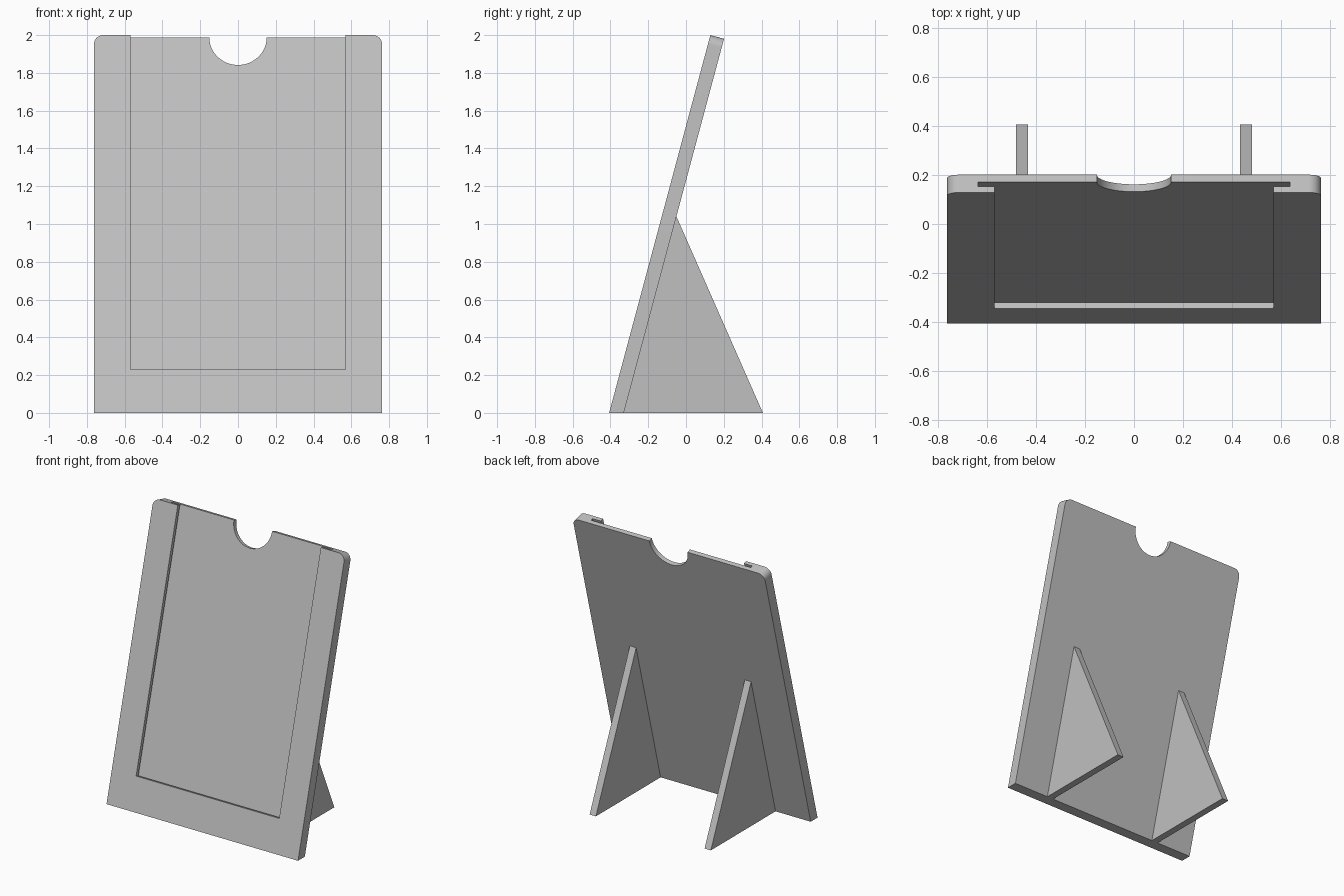
import bpy, bmesh, math
from mathutils import Vector

if "Cube" in bpy.data.objects:
    bpy.data.objects.remove(bpy.data.objects["Cube"], do_unlink=True)

TILT = math.radians(15)
S, C = math.sin(TILT), math.cos(TILT)
HALF_W, FRONT_Y, THICK = 0.763, -0.407, 0.075
TOP = 2.0 / C                      # slanted length of the panel
LIP, FLOOR = 0.026, 0.044          # depth of the front lip and of the pocket floor

grey = bpy.data.materials.new("light grey")
grey.use_nodes = True
grey.diffuse_color = (0.53, 0.53, 0.53, 1)
grey.node_tree.nodes["Principled BSDF"].inputs["Base Color"].default_value = grey.diffuse_color


def lean(x, h, d):
    """Point at height h up the leaning front face and depth d behind it."""
    return Vector((x, FRONT_Y + h * S + d * C, h * C - d * S))


def prism(name, front, back):
    """Solid between two matching outlines."""
    bm = bmesh.new()
    a = [bm.verts.new(p) for p in front]
    b = [bm.verts.new(p) for p in back]
    bm.faces.new(a)
    bm.faces.new(b[::-1])
    for i in range(len(a)):
        j = (i + 1) % len(a)
        bm.faces.new((a[j], a[i], b[i], b[j]))
    bmesh.ops.recalc_face_normals(bm, faces=bm.faces)
    mesh = bpy.data.meshes.new(name)
    bm.to_mesh(mesh)
    bm.free()
    mesh.materials.append(grey)
    ob = bpy.data.objects.new(name, mesh)
    bpy.context.collection.objects.link(ob)
    return ob


def leaning_prism(name, outline, d0, d1):
    return prism(name, *[[lean(x, h, d) for x, h in outline] for d in (d0, d1)])


def rect(half, bottom, top):
    return [(-half, bottom), (half, bottom), (half, top), (-half, top)]


def arc(cx, cy, r, start, end, n):
    return [(cx + r * math.cos(math.radians(start + (end - start) * i / n)),
             cy + r * math.sin(math.radians(start + (end - start) * i / n)))
            for i in range(n + 1)]


# Leaning panel with rounded top corners and a base cut level with the ground
R = 0.05
outline = [(-HALF_W, 0), (HALF_W, 0)]
outline += arc(HALF_W - R, TOP - R, R, 0, 90, 10)
outline += arc(R - HALF_W, TOP - R, R, 90, 180, 10)
panel = prism("display_panel", *[
    [lean(x, h if h > 0 else d * S / C, d) for x, h in outline] for d in (0, THICK)])

# Front window, wider card slot behind its lip, and the finger notch
window_base = 0.23 / C
cutters = [
    leaning_prism("window_cutter", rect(0.57, window_base, TOP + 0.2), -0.1, FLOOR - 0.005),
    leaning_prism("slot_cutter", rect(0.637, window_base - 0.067, TOP + 0.1), LIP, FLOOR),
    leaning_prism("notch_cutter", arc(0, TOP, 0.152, 0, 360, 64)[:-1], -0.15, THICK + 0.1),
]
bpy.context.view_layer.objects.active = panel
for cutter in cutters:
    mod = panel.modifiers.new(cutter.name, "BOOLEAN")
    mod.operation, mod.solver, mod.object = "DIFFERENCE", "EXACT", cutter
    bpy.ops.object.modifier_apply(modifier=mod.name)
    bpy.data.objects.remove(cutter, do_unlink=True)

bpy.ops.object.select_all(action="DESELECT")
panel.select_set(True)
bpy.ops.object.shade_smooth_by_angle(angle=math.radians(30))

# Triangular rear legs
heel = FRONT_Y + THICK / C
apex_z = 1.04
leg_profile = [(heel, 0), (-FRONT_Y, 0), (heel + apex_z * S / C, apex_z)]
for side, name in ((1, "left_leg"), (-1, "right_leg")):
    prism(name, *[[(side * x, y, z) for y, z in leg_profile] for x in (0.433, 0.483)])
